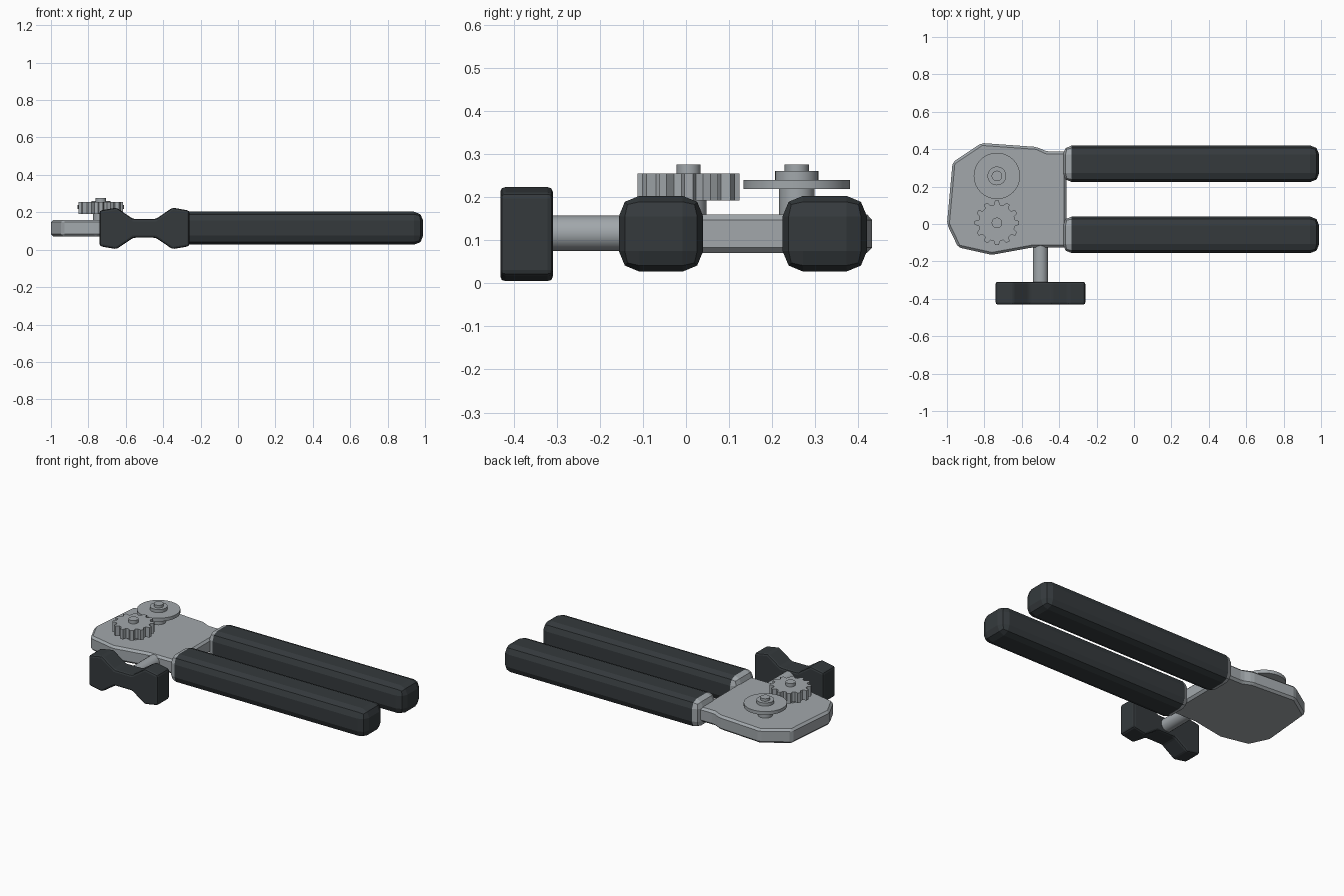
import bpy, bmesh
from math import sin, cos, pi, radians
from mathutils import Vector, Matrix

if "Cube" in bpy.data.objects:
    bpy.data.objects.remove(bpy.data.objects["Cube"])


def material(name, col):
    m = bpy.data.materials.new(name)
    m.diffuse_color = (*col, 1)
    m.use_nodes = True
    m.node_tree.nodes["Principled BSDF"].inputs["Base Color"].default_value = m.diffuse_color
    return m


metal = material("metal", (0.36, 0.39, 0.41))
rubber = material("rubber", (0.035, 0.042, 0.046))


def finish(name, bm, *mats):
    bmesh.ops.recalc_face_normals(bm, faces=bm.faces[:])
    me = bpy.data.meshes.new(name)
    bm.to_mesh(me)
    bm.free()
    for m in mats:
        me.materials.append(m)
    ob = bpy.data.objects.new(name, me)
    bpy.context.collection.objects.link(ob)
    return ob


def prism(name, points, offset, mat, bevel=0, segs=1):
    """Extrude a closed 3D outline along offset, then bevel the sharp edges."""
    bm = bmesh.new()
    face = bm.faces.new([bm.verts.new(p) for p in points])
    ext = bmesh.ops.extrude_face_region(bm, geom=[face], use_keep_orig=True)
    bmesh.ops.translate(bm, vec=Vector(offset),
                        verts=[v for v in ext["geom"] if isinstance(v, bmesh.types.BMVert)])
    bmesh.ops.recalc_face_normals(bm, faces=bm.faces[:])
    if bevel:
        bmesh.ops.bevel(bm, geom=bm.edges[:], offset=bevel, segments=segs,
                        profile=0.5, affect='EDGES')
    return finish(name, bm, mat)


def lathe(name, x, y, profile, n=32):
    """Stack of rings (radius, z) around a vertical axis."""
    bm = bmesh.new()
    rings = [[bm.verts.new((x + r * cos(2 * pi * i / n), y + r * sin(2 * pi * i / n), z))
              for i in range(n)] for r, z in profile]
    for a, b in zip(rings, rings[1:]):
        for i in range(n):
            bm.faces.new((a[i], a[(i + 1) % n], b[(i + 1) % n], b[i]))
    bm.faces.new(rings[0])
    bm.faces.new(rings[-1])
    return finish(name, bm, metal)


# Head plate
outline = [(-1.0, 0.0), (-0.97, 0.33), (-0.815, 0.433), (-0.52, 0.412), (-0.465, 0.387),
           (-0.36, 0.387), (-0.36, -0.125), (-0.54, -0.125), (-0.76, -0.165), (-0.94, -0.125)]
prism("head_plate", [(x, y, 0.07) for x, y in outline], (0, 0, 0.09), metal, 0.013)

# Handles: rubber grip with a metal collar at the head end
for name, y in (("front_handle", -0.058), ("back_handle", 0.322)):
    bm = bmesh.new()
    bmesh.ops.create_cube(bm, size=1, matrix=Matrix.Translation((0.305, y, 0.115))
                          @ Matrix.Diagonal((1.37, 0.196, 0.176, 1)))
    bmesh.ops.bevel(bm, geom=bm.edges[:], offset=0.048, segments=2, profile=0.5, affect='EDGES')
    bmesh.ops.bisect_plane(bm, geom=bm.verts[:] + bm.edges[:] + bm.faces[:],
                           plane_co=(-0.335, 0, 0), plane_no=(1, 0, 0))
    for f in bm.faces:
        f.material_index = int(f.calc_center_median().x < -0.335)
    finish(name, bm, rubber, metal)

# Turning key, waisted butterfly profile
half = [(-0.24, 0.095), (-0.15, 0.111), (-0.06, 0.05), (0.06, 0.05), (0.15, 0.111), (0.24, 0.095)]
key = half + [(x, -z) for x, z in reversed(half)]
prism("turning_key", [(-0.5 + x, -0.431, 0.114 + z) for x, z in key], (0, 0.122, 0), rubber, 0.012, 2)

# Key shaft
ring = [(-0.5 + 0.041 * cos(2 * pi * i / 16), -0.33, 0.116 + 0.041 * sin(2 * pi * i / 16))
        for i in range(16)]
shaft = prism("key_shaft", ring, (0, 0.24, 0), metal)

# Toothed feed wheel
GX, GY, TEETH = -0.733, 0.006, 12
gear = []
for i in range(TEETH):
    for off, r in ((-0.33, 0.098), (-0.16, 0.119), (0.16, 0.119), (0.33, 0.098)):
        a = 2 * pi * (i + off) / TEETH
        gear.append((GX + r * cos(a), GY + r * sin(a), 0.192))
prism("feed_gear", gear, (0, 0, 0.063), metal)
axles = [lathe("gear_axle", GX, GY, [(0.042, 0.15), (0.042, 0.2), (0.028, 0.2), (0.028, 0.276)])]

# Cutting wheel with hub and pin
axles.append(lathe("cutting_wheel", GX, 0.257,
                   [(0.041, 0.15), (0.041, 0.219), (0.124, 0.219), (0.124, 0.24), (0.05, 0.24),
                    (0.05, 0.26), (0.028, 0.26), (0.028, 0.276)]))

# Smooth the round parts only
bpy.ops.object.select_all(action='DESELECT')
for ob in axles + [shaft]:
    ob.select_set(True)
    bpy.context.view_layer.objects.active = ob
bpy.ops.object.shade_smooth_by_angle(angle=radians(30))
